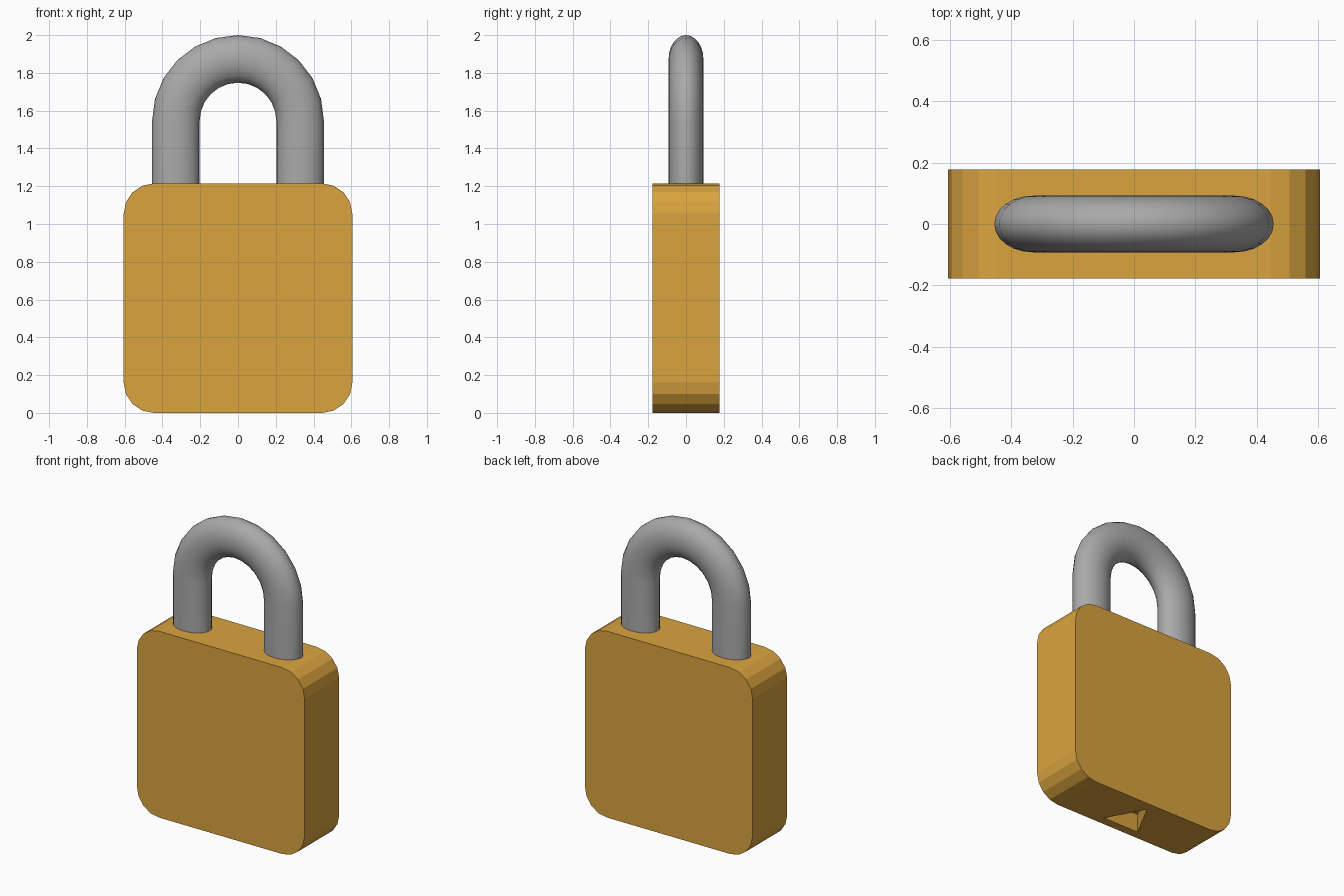
import bpy, bmesh, math

if "Cube" in bpy.data.objects:
    bpy.data.objects.remove(bpy.data.objects["Cube"])

def material(name, rgb):
    m = bpy.data.materials.new(name)
    m.diffuse_color = (*rgb, 1.0)
    m.use_nodes = True
    m.node_tree.nodes["Principled BSDF"].inputs["Base Color"].default_value = m.diffuse_color
    return m

BRASS = material("brass", (0.70, 0.37, 0.05))
STEEL = material("steel grey", (0.40, 0.40, 0.40))

def make_object(name, bm, mat):
    bmesh.ops.recalc_face_normals(bm, faces=bm.faces)
    me = bpy.data.meshes.new(name)
    bm.to_mesh(me)
    bm.free()
    me.materials.append(mat)
    ob = bpy.data.objects.new(name, me)
    bpy.context.collection.objects.link(ob)
    return ob

def prism(name, points, offset, mat):
    """Extrude a closed outline of 3D points along an offset."""
    bm = bmesh.new()
    face = bm.faces.new([bm.verts.new(p) for p in points])
    ext = bmesh.ops.extrude_face_region(bm, geom=[face], use_keep_orig=True)
    verts = [g for g in ext["geom"] if isinstance(g, bmesh.types.BMVert)]
    bmesh.ops.translate(bm, vec=offset, verts=verts)
    return make_object(name, bm, mat)

# Body: rounded square block with four facets per corner
W, H, D, R = 0.605, 1.215, 0.178, 0.16
outline = []
for q, (cx, cz) in enumerate([(W - R, H - R), (R - W, H - R), (R - W, R), (W - R, R)]):
    for i in range(5):
        a = math.radians(90 * q + 22.5 * i)
        outline.append((cx + R * math.cos(a), -D, cz + R * math.sin(a)))
body = prism("lock_body", outline, (0, 2 * D, 0), BRASS)

# Triangular keyhole sunk into the underside
cutter = prism("keyhole_cutter", [(-0.13, -0.121, -0.1), (0.13, -0.121, -0.1), (0, 0.121, -0.1)],
               (0, 0, 0.22), BRASS)
cutter.hide_render = True
mod = body.modifiers.new("keyhole", "BOOLEAN")
mod.operation, mod.solver, mod.object = "DIFFERENCE", "EXACT", cutter
bpy.context.view_layer.objects.active = body
bpy.ops.object.modifier_apply(modifier=mod.name)
bpy.data.objects.remove(cutter)

# Shackle: oval section swept up one leg, round the arch and down the other
MID, RX, RY, ARCH_Z, FOOT_Z, SIDES = 0.329, 0.126, 0.092, 1.545, 1.19, 24
path = [(0, FOOT_Z)] + [(math.pi * i / 12, ARCH_Z) for i in range(13)] + [(math.pi, FOOT_Z)]
bm = bmesh.new()
rings = []
for ang, z in path:
    ring = []
    for k in range(SIDES):
        t = 2 * math.pi * k / SIDES
        r = MID + RX * math.cos(t)
        ring.append(bm.verts.new((r * math.cos(ang), RY * math.sin(t), z + r * math.sin(ang))))
    rings.append(ring)
for a, b in zip(rings, rings[1:]):
    for k in range(SIDES):
        n = (k + 1) % SIDES
        bm.faces.new((a[k], a[n], b[n], b[k]))
bm.faces.new(rings[0])
bm.faces.new(rings[-1])
shackle = make_object("shackle", bm, STEEL)
bpy.ops.object.select_all(action="DESELECT")
shackle.select_set(True)
bpy.context.view_layer.objects.active = shackle
bpy.ops.object.shade_smooth_by_angle(angle=math.radians(40))
